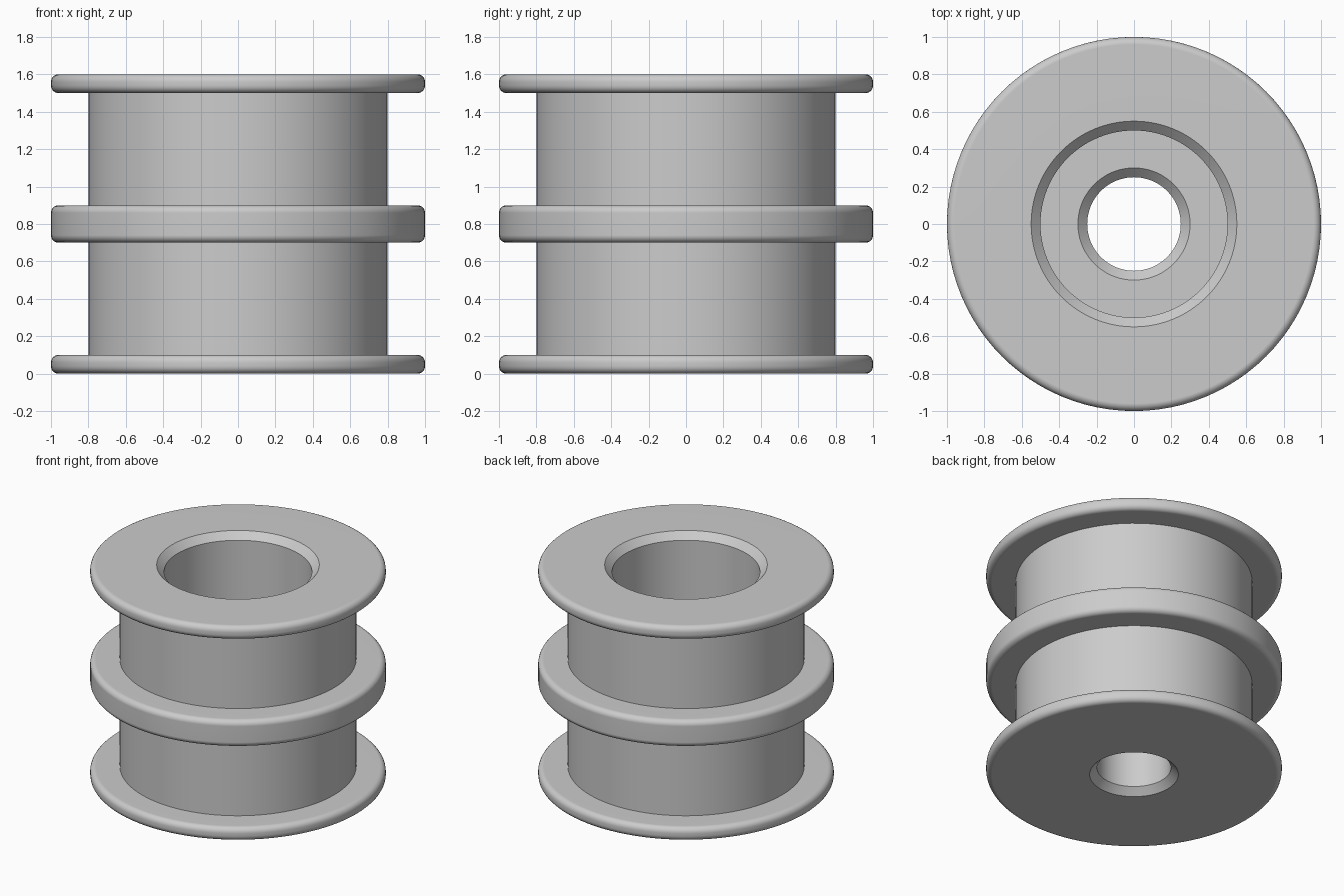
import bpy, bmesh
from math import sin, cos, pi, radians

cube = bpy.data.objects.get("Cube")
if cube:
    bpy.data.objects.remove(cube, do_unlink=True)

SEGMENTS = 96
HEIGHT = 1.6
FLANGE_R, CORE_R = 1.0, 0.8
POCKET_R, BORE_R = 0.5, 0.25
POCKET_FLOOR = 0.6
CHAMFER, FILLET = 0.05, 0.04

grey = bpy.data.materials.new("plain_grey")
grey.use_nodes = True
COLOUR = (0.6, 0.6, 0.6, 1)
grey.diffuse_color = COLOUR
grey.node_tree.nodes["Principled BSDF"].inputs["Base Color"].default_value = COLOUR


def arc(r, z, start, steps=5):
    """Quarter-round corner of a flange."""
    return [(r + FILLET * cos(start + pi / 2 * i / steps),
             z + FILLET * sin(start + pi / 2 * i / steps)) for i in range(steps + 1)]


def flange(z0, z1):
    """Rounded rim, from its lower face to its upper face."""
    r = FLANGE_R - FILLET
    return arc(r, z0 + FILLET, -pi / 2) + arc(r, z1 - FILLET, 0)


def lathe(name, profile):
    """Revolve a closed (radius, height) profile about z."""
    bm = bmesh.new()
    verts = [bm.verts.new((r, 0, z)) for r, z in profile]
    edges = [bm.edges.new((a, b)) for a, b in zip(verts, verts[1:] + verts[:1])]
    bmesh.ops.spin(bm, geom=verts + edges, cent=(0, 0, 0), axis=(0, 0, 1),
                   angle=2 * pi, steps=SEGMENTS, use_merge=True)
    bmesh.ops.remove_doubles(bm, verts=bm.verts, dist=1e-5)
    bmesh.ops.recalc_face_normals(bm, faces=bm.faces)
    mesh = bpy.data.meshes.new(name)
    bm.to_mesh(mesh)
    bm.free()
    mesh.materials.append(grey)
    obj = bpy.data.objects.new(name, mesh)
    bpy.context.collection.objects.link(obj)
    return obj


# Outside: three flanges joined by the core
outside = (flange(0, 0.1) + [(CORE_R, 0.1), (CORE_R, 0.7)]
           + flange(0.7, 0.9) + [(CORE_R, 0.9), (CORE_R, 1.5)]
           + flange(1.5, HEIGHT))

# Inside: chamfered pocket stepping down to a chamfered through bore
inside = [(POCKET_R + CHAMFER, HEIGHT), (POCKET_R, HEIGHT - CHAMFER),
          (POCKET_R, POCKET_FLOOR),
          (BORE_R + CHAMFER, POCKET_FLOOR), (BORE_R, POCKET_FLOOR - CHAMFER),
          (BORE_R, CHAMFER), (BORE_R + CHAMFER, 0)]

spool = lathe("flanged_spool", outside + inside)

# Smooth curves, crisp corners and flat faces that stay flat
bpy.ops.object.select_all(action="DESELECT")
spool.select_set(True)
bpy.context.view_layer.objects.active = spool
bpy.ops.object.shade_smooth_by_angle(angle=radians(30))
weighted = spool.modifiers.new("flat_face_normals", "WEIGHTED_NORMAL")
weighted.keep_sharp = True
